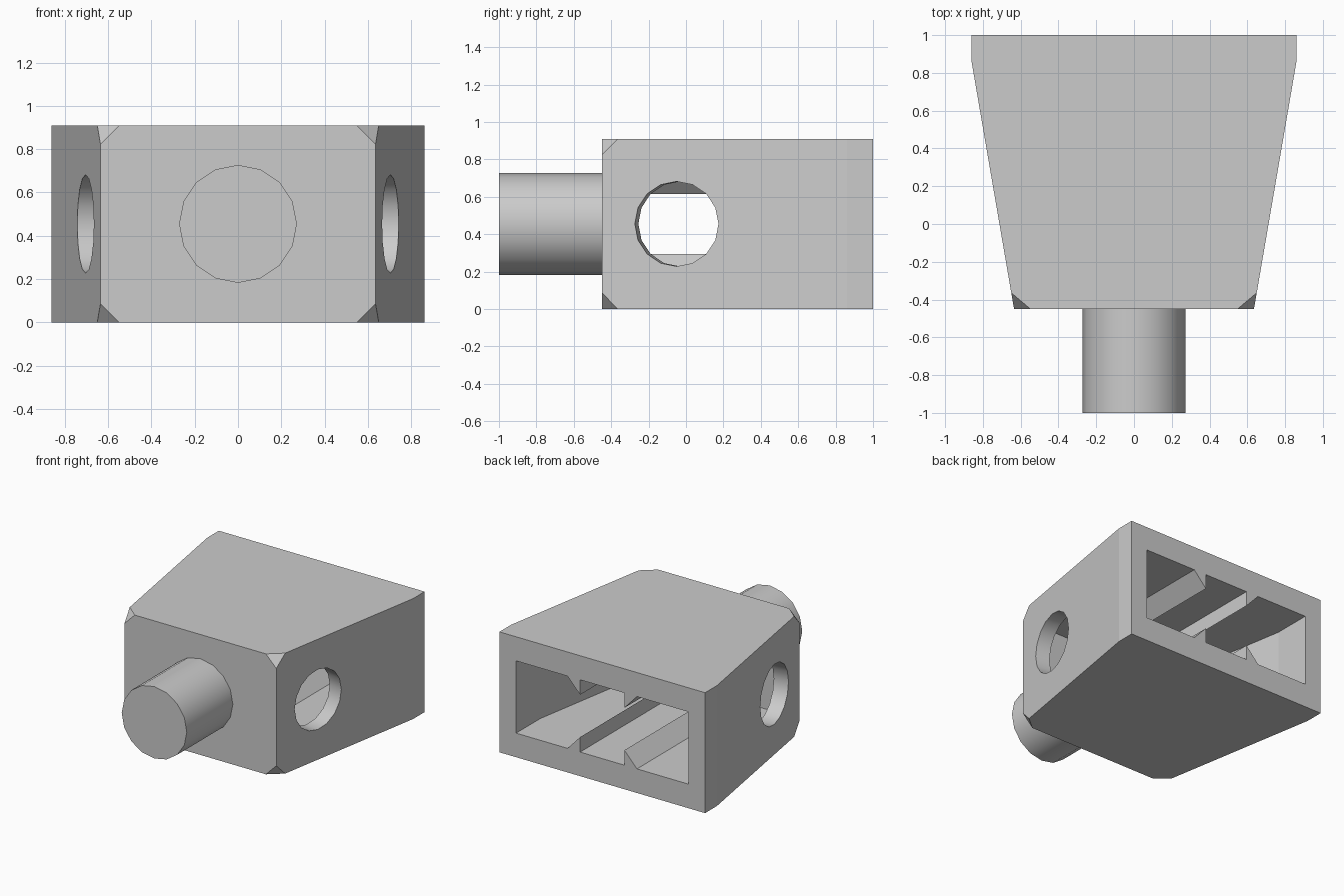
import bpy, bmesh, math
from mathutils import Matrix, Vector

cube = bpy.data.objects.get("Cube")
if cube:
    bpy.data.objects.remove(cube, do_unlink=True)

HEIGHT, MID = 0.91, 0.455
TAPER = math.atan2(0.225, 1.31)

grey = bpy.data.materials.new("plain_grey")
grey.use_nodes = True
grey.diffuse_color = (0.6, 0.6, 0.6, 1)
grey.node_tree.nodes["Principled BSDF"].inputs["Base Color"].default_value = (0.6, 0.6, 0.6, 1)


def make_object(name, bm):
    bmesh.ops.recalc_face_normals(bm, faces=bm.faces)
    mesh = bpy.data.meshes.new(name)
    bm.to_mesh(mesh)
    bm.free()
    mesh.materials.append(grey)
    obj = bpy.data.objects.new(name, mesh)
    bpy.context.collection.objects.link(obj)
    return obj


def prism(points, offset):
    """Extrude a flat outline along an offset vector."""
    bm = bmesh.new()
    face = bm.faces.new([bm.verts.new(p) for p in points])
    geom = bmesh.ops.extrude_face_region(bm, geom=[face])["geom"]
    moved = [v for v in geom if isinstance(v, bmesh.types.BMVert)]
    bmesh.ops.translate(bm, verts=moved, vec=offset)
    return bm


def plan(half, z):
    """Mirror the right half of a plan outline across x."""
    return [(x, y, z) for x, y in half] + [(-x, y, z) for x, y in reversed(half)]


def cylinder(radius, depth, matrix):
    bm = bmesh.new()
    bmesh.ops.create_cone(bm, cap_ends=True, segments=16, radius1=radius,
                          radius2=radius, depth=depth, matrix=matrix)
    return bm


def smooth(obj):
    bpy.ops.object.select_all(action="DESELECT")
    obj.select_set(True)
    bpy.context.view_layer.objects.active = obj
    bpy.ops.object.shade_smooth_by_angle(angle=math.radians(30))


def cut(obj, cutter):
    mod = obj.modifiers.new("cut", "BOOLEAN")
    mod.operation, mod.solver, mod.object = "DIFFERENCE", "EXACT", cutter
    bpy.context.view_layer.objects.active = obj
    bpy.ops.object.modifier_apply(modifier=mod.name)
    bpy.data.objects.remove(cutter, do_unlink=True)


# Tapered housing with clipped front corners
bm = prism(plan([(0.635, -0.45), (0.86, 0.86), (0.86, 1)], 0), (0, 0, HEIGHT))
corners = [v for v in bm.verts if v.co.y < -0.4]
bmesh.ops.bevel(bm, geom=corners, offset=0.087, segments=1, affect="VERTICES")
housing = make_object("housing", bm)

# Cavity open at the back
bm = prism(plan([(0.548, -0.3), (0.72, 0.71), (0.72, 1.1)], 0.182), (0, 0, 0.546))
cut(housing, make_object("cavity_cutter", bm))

# Round side holes, square to the tapered walls
for side in (1, -1):
    axis = Vector((side * math.cos(TAPER), -math.sin(TAPER), 0))
    sideways = Vector((0, 0, 1)).cross(axis)
    matrix = Matrix((Vector((0, 0, 1)), sideways, axis)).transposed().to_4x4()
    matrix.translation = (side * 0.704, -0.05, MID)
    cut(housing, make_object("hole_cutter", cylinder(0.227, 0.4, matrix)))

smooth(housing)
for poly in housing.data.polygons:
    if poly.area > 0.05:
        poly.use_smooth = False

# Front peg
matrix = Matrix.Translation((0, -0.72, MID)) @ Matrix.Rotation(math.pi / 2, 4, "X")
smooth(make_object("front_peg", cylinder(0.272, 0.56, matrix)))

# Wedge rails along the cavity floor and ceiling
for side, side_name in ((1, "left"), (-1, "right")):
    for level, level_name in ((-1, "lower"), (1, "upper")):
        base, tip = MID + level * 0.273, MID + level * 0.16
        outline = [(side * 0.29, -0.3, base), (side * 0.185, -0.3, base), (side * 0.185, -0.3, tip)]
        make_object(f"{level_name}_{side_name}_rail", prism(outline, (0, 1.3, 0)))
